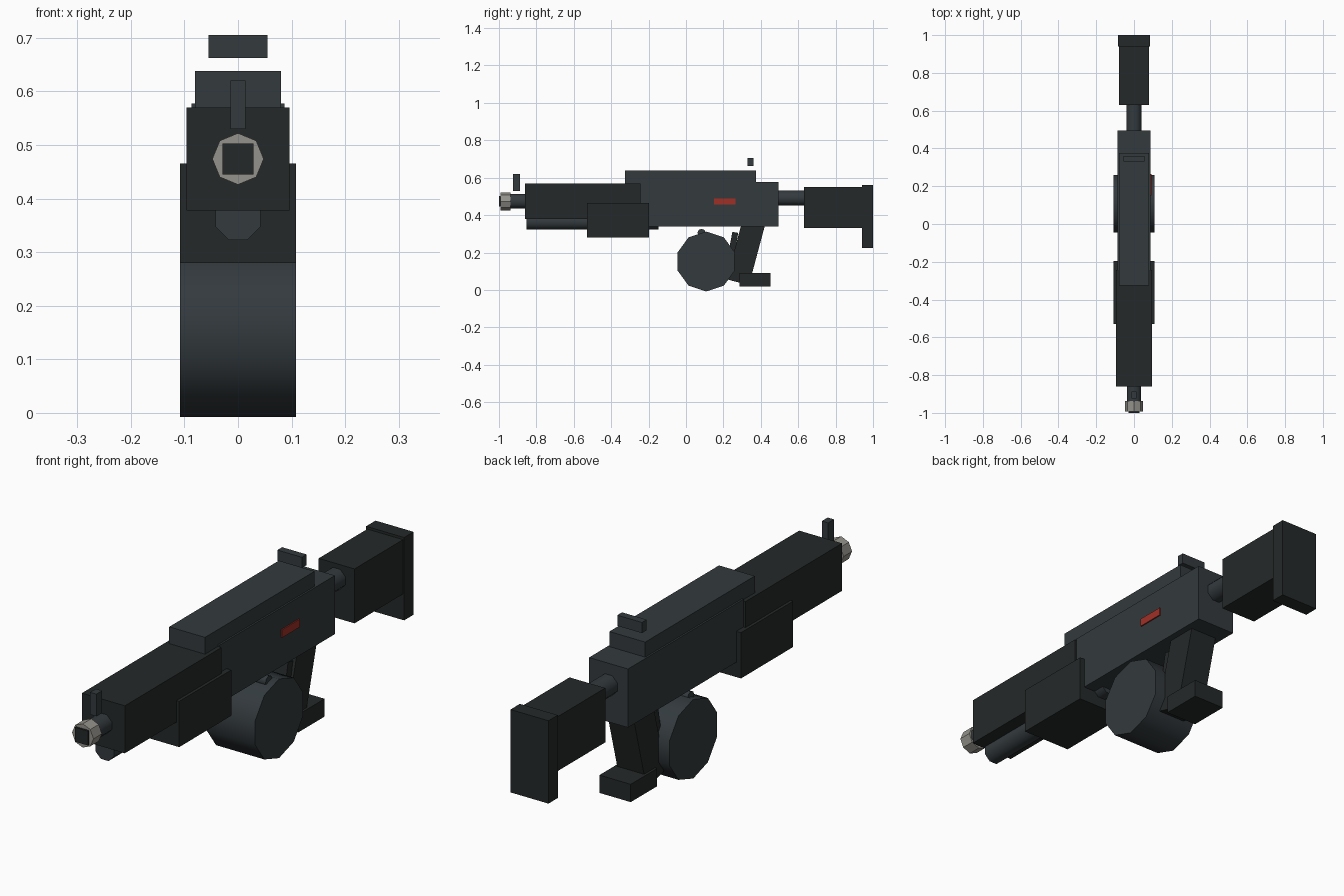
import bpy, math
from math import radians

if "Cube" in bpy.data.objects:
    bpy.data.objects.remove(bpy.data.objects["Cube"])


def material(name, rgb):
    m = bpy.data.materials.new(name)
    m.diffuse_color = (*rgb, 1)
    m.use_nodes = True
    m.node_tree.nodes["Principled BSDF"].inputs["Base Color"].default_value = m.diffuse_color
    return m


DARK = material("dark_polymer", (0.018, 0.022, 0.022))
STEEL = material("blued_steel", (0.033, 0.042, 0.047))
BARE = material("bare_metal", (0.30, 0.29, 0.26))
RED = material("red_switch", (0.35, 0.03, 0.02))


def box(name, x, y, z, mat, tilt=0):
    """Box from (min, max) ranges, optionally tilted about the x axis."""
    loc = [(a + b) / 2 for a, b in (x, y, z)]
    bpy.ops.mesh.primitive_cube_add(size=1, location=loc)
    o = bpy.context.object
    o.name = name
    o.scale = [b - a for a, b in (x, y, z)]
    bpy.ops.object.transform_apply(location=False, rotation=False, scale=True)
    o.rotation_euler.x = radians(tilt)
    o.data.materials.append(mat)
    return o


def centred(name, half, y, z, mat, tilt=0):
    return box(name, (-half, half), y, z, mat, tilt)


def rod_y(name, r, y, z, mat, sides=8, turn=22.5, smooth=True):
    """Low-poly rod along y."""
    bpy.ops.mesh.primitive_cylinder_add(vertices=sides, radius=r, depth=y[1] - y[0])
    o = bpy.context.object
    o.name = name
    o.rotation_euler = (0, 0, radians(turn))
    bpy.ops.object.transform_apply(location=False)
    o.rotation_euler = (radians(90), 0, 0)
    o.location = (0, (y[0] + y[1]) / 2, z)
    o.data.materials.append(mat)
    if smooth:
        bpy.ops.object.shade_smooth_by_angle(angle=radians(50))
    return o


def rod_x(name, r, half, y, z, mat, sides):
    """Low-poly rod along x, centred, with a corner pointing along y."""
    o = rod_y(name, r, (-half, half), z, mat, sides, 0)
    o.rotation_euler = (radians(90), 0, radians(90))
    o.location = (0, y, z)
    return o


# Barrel, muzzle and front sight
rod_y("barrel", 0.041, (-0.95, -0.80), 0.474, STEEL)
rod_y("muzzle_collar", 0.048, (-0.992, -0.938), 0.474, BARE, turn=0, smooth=False)
centred("bore", 0.029, (-1.0, -0.96), (0.445, 0.503), DARK)
centred("front_sight", 0.014, (-0.925, -0.888), (0.53, 0.62), STEEL)

# Fore end
centred("handguard", 0.096, (-0.86, -0.243), (0.378, 0.57), DARK)
rod_y("under_tube", 0.045, (-0.852, -0.148), 0.364, STEEL)
centred("pump_grip", 0.108, (-0.53, -0.197), (0.28, 0.465), DARK)

# Receiver, cover and rear sight
centred("receiver", 0.087, (-0.243, 0.495), (0.34, 0.577), STEEL)
centred("top_cover", 0.08, (-0.325, 0.375), (0.56, 0.638), STEEL)
centred("rear_sight", 0.055, (0.33, 0.36), (0.662, 0.705), STEEL)
box("selector_switch", (0.08, 0.092), (0.15, 0.265), (0.458, 0.49), RED)

# Stock
rod_y("stock_tube", 0.043, (0.48, 0.645), 0.491, STEEL)
centred("stock", 0.08, (0.63, 0.945), (0.33, 0.55), DARK)
centred("butt_pad", 0.085, (0.94, 1.0), (0.225, 0.56), DARK)

# Drum magazine with its latch
rod_x("drum_magazine", 0.16, 0.108, 0.108, 0.152, STEEL, 10)
rod_x("drum_latch", 0.022, 0.08, 0.083, 0.305, STEEL, 8)

# Slanted grip with front strap and foot
centred("grip", 0.06, (0.262, 0.385), (0.035, 0.395), DARK, tilt=-15)
centred("grip_front_strap", 0.05, (0.224, 0.256), (0.06, 0.31), DARK, tilt=-11)
centred("grip_foot", 0.07, (0.285, 0.453), (0.018, 0.09), DARK)
